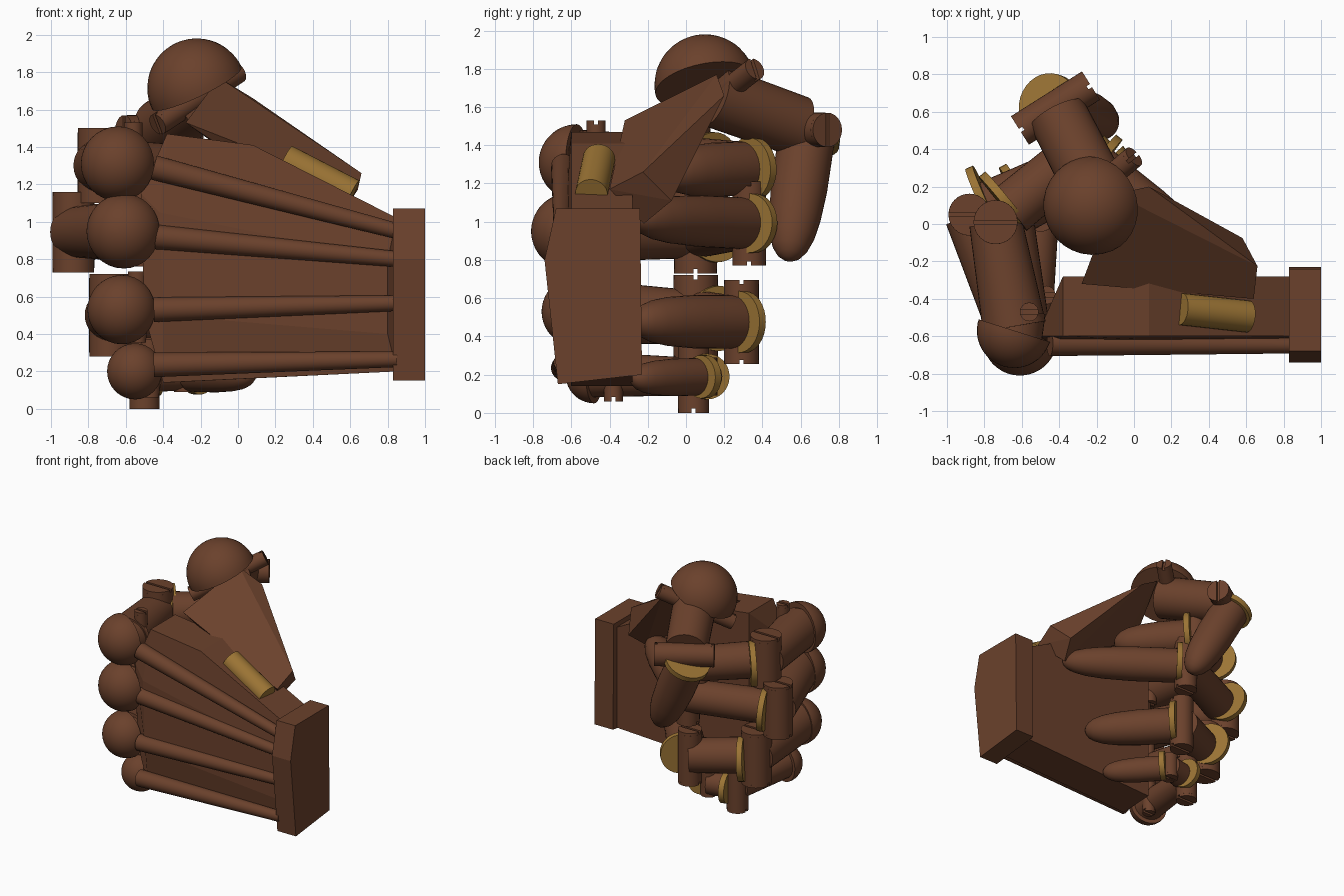
import bpy, bmesh, math
from mathutils import Vector as V

if "Cube" in bpy.data.objects:
    bpy.data.objects.remove(bpy.data.objects["Cube"])


def material(name, col):
    m = bpy.data.materials.new(name)
    m.diffuse_color = (*col, 1)
    m.use_nodes = True
    m.node_tree.nodes["Principled BSDF"].inputs["Base Color"].default_value = m.diffuse_color
    return m


BROWN = material("brown", (0.146, 0.053, 0.025))
GOLD = material("gold", (0.33, 0.175, 0.035))


def finish(name, bm, mat, smooth=True):
    bmesh.ops.recalc_face_normals(bm, faces=bm.faces)
    me = bpy.data.meshes.new(name)
    bm.to_mesh(me)
    bm.free()
    me.materials.append(mat)
    ob = bpy.data.objects.new(name, me)
    bpy.context.collection.objects.link(ob)
    if smooth:
        bpy.ops.object.select_all(action='DESELECT')
        bpy.context.view_layer.objects.active = ob
        ob.select_set(True)
        bpy.ops.object.shade_smooth_by_angle(angle=math.radians(35))
    return ob


def frame(axis):
    z = V(axis).normalized()
    x = z.cross(V((0, 0, 1)) if abs(z.z) < 0.9 else V((1, 0, 0))).normalized()
    return x, z.cross(x), z


def lathe_bm(p, axis, profile, n=32):
    """Rings of (distance along axis, radius), capped at both ends."""
    bm = bmesh.new()
    x, y, z = frame(axis)
    rings = []
    for d, r in profile:
        rings.append([bm.verts.new(V(p) + z * d + (x * math.cos(a) + y * math.sin(a)) * r)
                      for a in (2 * math.pi * i / n for i in range(n))])
    for a, b in zip(rings, rings[1:]):
        for i in range(n):
            bm.faces.new((a[i], a[(i + 1) % n], b[(i + 1) % n], b[i]))
    bm.faces.new(rings[0])
    bm.faces.new(rings[-1])
    return bm


def lathe(name, p, axis, profile, mat=BROWN):
    return finish(name, lathe_bm(p, axis, profile), mat)


def rod(name, p, q, r0, r1=None, mat=BROWN):
    d = V(q) - V(p)
    return lathe(name, p, d, [(0, r0), (d.length, r0 if r1 is None else r1)], mat)


def dome(name, c, axis, r):
    prof = [(r * math.sin(a), r * math.cos(a)) for a in (math.radians(6 * k) for k in range(15))]
    lathe(name, c, axis, prof + [(r, 0.005)])


def screw_pin(name, p, q, r):
    """Round pin with a slotted head at each end."""
    p, q = V(p), V(q)
    u = (q - p).normalized()
    h = 0.022
    rod(name, p + u * h, q - u * h, r)
    for end, axis in ((p + u * h, -u), (q - u * h, u)):
        x = frame(axis)[0]
        for s in (1, -1):
            bm = lathe_bm(end, axis, [(0, r), (h, r)], 24)
            res = bmesh.ops.bisect_plane(bm, geom=bm.verts[:] + bm.edges[:] + bm.faces[:],
                                         plane_co=end + x * s * 0.01, plane_no=x * s, clear_inner=True)
            bmesh.ops.holes_fill(bm, edges=[e for e in res['geom_cut'] if isinstance(e, bmesh.types.BMEdge)])
            finish(name + "_slotted_head", bm, BROWN)


def disc(name, c, axis, r):
    u = V(axis).normalized()
    rod(name, V(c) - u * 0.022, V(c) + u * 0.022, r, mat=GOLD)


def tip(name, p, q, r):
    """Tapered end segment with a rounded point."""
    d = V(q) - V(p)
    prof = [(0, 1), (.4, 1), (.65, .92), (.8, .8), (.9, .63), (.96, .43), (.99, .22), (1, .05)]
    lathe(name, p, d, [(t * d.length, k * r) for t, k in prof])


def hull(name, pts):
    bm = bmesh.new()
    for p in pts:
        bm.verts.new(p)
    bmesh.ops.convex_hull(bm, input=bm.verts[:])
    bmesh.ops.dissolve_limit(bm, angle_limit=0.12, verts=bm.verts[:], edges=bm.edges[:])
    finish(name, bm, BROWN, False)


# Palm: front outline, slightly crowned toward the back of the hand
outline = [(.85, .2), (.1, .14), (-.4, .14), (-.5, .5), (-.52, 1.15), (-.38, 1.47), (.08, 1.41), (.85, 1.02)]
hull("palm", [(x, -.6, z) for x, z in outline] + [(max(x, -.38), -.28, z) for x, z in outline]
     + [(x, -.645, z) for x, z in ((.8, .4), (.8, .8), (.1, .4), (.1, 1.1), (-.4, .5), (-.42, 1.05))])

# Wrist band with bowed back
hull("wrist_band", [(x, y, z) for x in (.83, 1) for y, z in
                    ((-.67, .15), (-.74, .8), (-.68, 1.07), (-.24, 1.07), (-.25, .8), (-.23, .2))])

# Tendon rods along the back of the hand
for zk, zw in ((1.29, .95), (.92, .8), (.53, .565), (.235, .265)):
    rod("tendon_rod", (-.45, -.64, zk), (.85, -.65, zw), .066, .042)

# Fingers: knuckle, middle joint, end joint, fingertip, phalanx radius, dome radius, pin half heights
fingers = {
    "index": ((-.64, -.55, 1.31), (-.74, .01, 1.3), (-.34, .34, 1.28), (.1, -.12, 1.26), .142, .2, .2, .13),
    "middle": ((-.61, -.59, .95), (-.88, .05, .945), (-.25, .33, .99), (.5, -.27, 1.02), .135, .2, .215, .22),
    "ring": ((-.62, -.55, .53), (-.68, .05, .5), (-.24, .29, .475), (.27, -.27, .48), .14, .185, .22, .22),
    "little": ((-.55, -.46, .2), (-.5, .04, .19), (-.28, .1, .19), (.08, -.28, .18), .098, .15, .19, .1),
}
for name, (a, b, c, d, r, rd, h1, h2) in fingers.items():
    A, B, C, D = V(a), V(b), V(c), V(d)
    up = V((0, 0, 1))
    dome(name + "_knuckle_dome", A + V((0, -.02, 0)), (-.3, -.95, 0), rd)
    lathe(name + "_knuckle_core", A, (.2, 1, 0), [(-.05, rd * .8), (.1, rd * .75)])
    screw_pin(name + "_knuckle_pin", A + V((.08, .08, -rd + .01)), A + V((.08, .08, rd + .02)), .05)
    rod(name + "_base_segment", A, B, r * 1.2, r)
    screw_pin(name + "_middle_joint", B - up * h1, B + up * h1, r * .83)
    # Gold discs sit a little to the outside of each joint
    u = (C - B).normalized()
    disc(name + "_middle_disc", B + u * r * .75 + V((-u.y, u.x, 0)) * r * .5, u, r * 1.22)
    rod(name + "_middle_segment", B + u * r * .7, C, r, r * .95)
    screw_pin(name + "_end_joint", C - up * h2, C + up * h2, r * .65)
    u = (D - C).normalized()
    disc(name + "_end_disc", C + u * .05 + V((-u.y, u.x, 0)) * r * .42, u, r * 1.15)
    tip(name + "_tip", C + u * .05, D, r)

# Thumb base block
hull("thumb_base", [(.66, -.225, 1.26), (.64, -.4, 1.17), (.58, -.075, 1.11), (.52, -.22, .99),
                    (-.1, .16, 1.77), (-.28, -.32, 1.53), (.08, .2, 1.66), (-.1, -.25, 1.4)])
rod("thumb_hinge", (.25, -.455, 1.33), (.61, -.495, 1.145), .085, mat=GOLD)

# Thumb knuckle
dome("thumb_knuckle_dome", (-.22, .1, 1.715), (-.42, -.18, .88), .265)
screw_pin("thumb_knuckle_pin", (-.43, .0, 1.52), (.0, .36, 1.8), .06)

# Thumb segments
rod("thumb_base_segment", (-.18, .14, 1.66), (-.41, .585, 1.5), .165, .16)
screw_pin("thumb_end_joint", (-.61, .5, 1.48), (-.23, .74, 1.48), .09)
T, E = V((-.45, .63, 1.43)), V((-.13, .535, .8))
disc("thumb_disc", T, E - T, .175)
tip("thumb_tip", T, E, .148)
